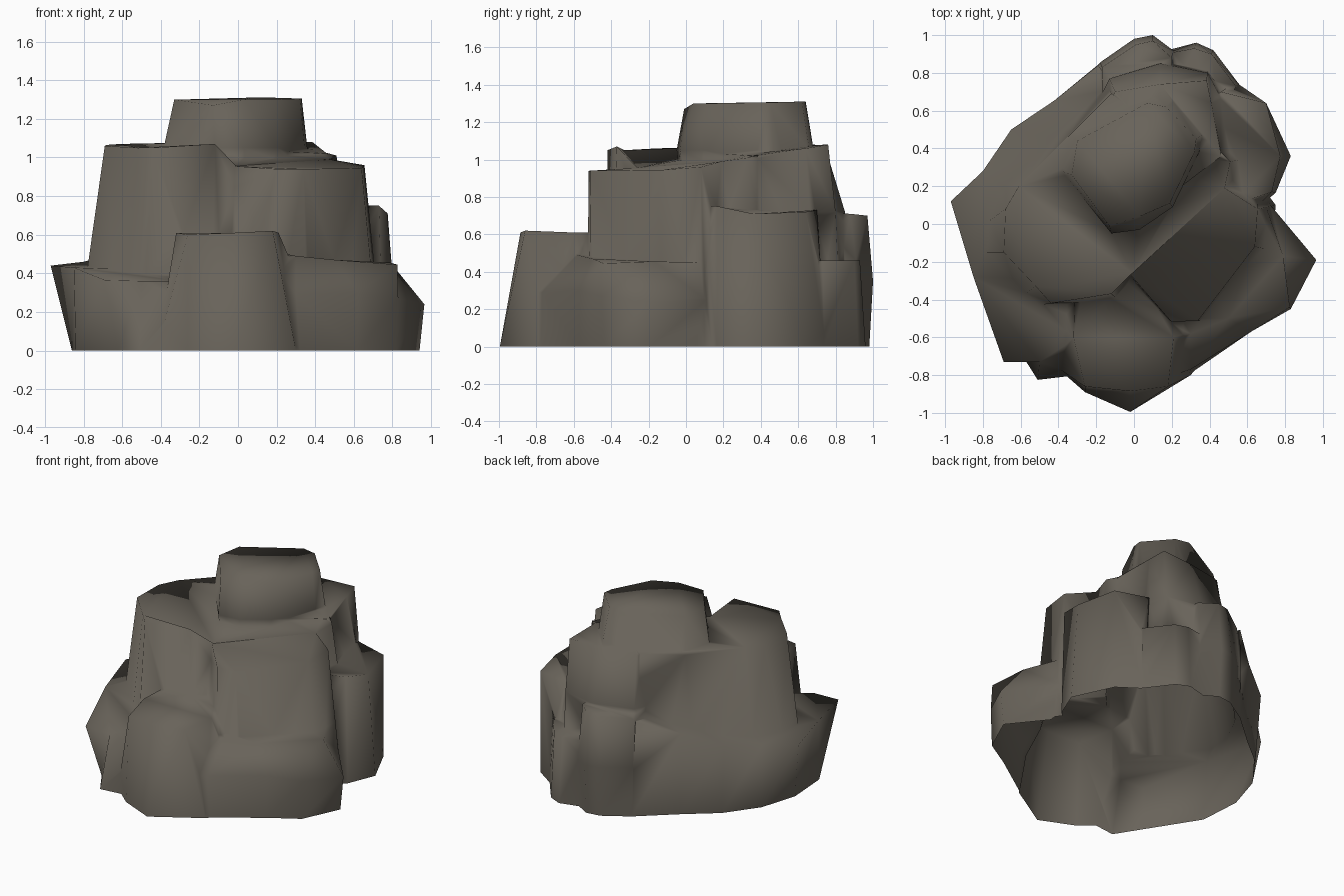
import bpy, bmesh

stone = bpy.data.materials.new("dark_brown_stone")
stone.diffuse_color = (0.14, 0.125, 0.102, 1)

chunks = []


def chunk(name, *rings):
    """Loft a rock chunk through rings of (x, y, z) points, capped at both ends."""
    bm = bmesh.new()
    low = [(x, y, z - 0.1 - 0.013 * len(chunks)) for x, y, z in rings[0]]
    loops = [[bm.verts.new(p) for p in r] for r in (low,) + rings]
    n = len(low)
    for a, b in zip(loops, loops[1:]):
        for i in range(n):
            j = (i + 1) % n
            bm.faces.new((a[i], a[j], b[j], b[i]))
    bm.faces.new(loops[0])
    bm.faces.new(loops[-1])
    bmesh.ops.triangulate(bm, faces=bm.faces[:])
    bmesh.ops.recalc_face_normals(bm, faces=bm.faces[:])
    me = bpy.data.meshes.new(name)
    bm.to_mesh(me)
    bm.free()
    ob = bpy.data.objects.new(name, me)
    bpy.context.collection.objects.link(ob)
    chunks.append(ob)


def at(z, *pts):
    return [(x, y, z) for x, y in pts]


# left and back-left ledge, leaning outwards and rising to the back
chunk("left_ledge",
      at(0, (-.3, -.8), (-.51, -.825), (-.62, -.65), (-.84, -.3), (-.86, 0), (-.78, .26),
         (-.62, .48), (-.41, .65), (-.17, .86), (.2, .31), (0, -.31)),
      [(-.3, -.6, .36), (-.5, -.73, .36), (-.69, -.73, .365), (-.85, -.28, .43),
       (-.97, .12, .44), (-.8, .28, .46), (-.65, .5, .5), (-.42, .655, .58), (-.19, .84, .67),
       (.2, .31, .6), (0, -.31, .4)])

# front block
chunk("front_block",
      at(0, (-.42, -.75), (-.26, -.89), (-.02, -.995), (.3, -.8), (.47, -.6), (.47, -.27), (-.42, -.27)),
      [(-.32, -.6, .61), (-.26, -.86, .6), (-.02, -.885, .61), (.18, -.86, .62),
       (.21, -.6, .61), (.21, -.28, .615), (-.31, -.28, .605)])

# right front ledge with a sloping shoulder
chunk("right_ledge",
      at(0, (.15, -.84), (.3, -.79), (.62, -.57), (.82, -.45), (.94, -.19), (.7, .11), (.21, .2), (.1, -.5)),
      [(.15, -.82, .29), (.3, -.77, .29), (.62, -.57, .3), (.83, -.45, .27), (.965, -.19, .24),
       (.72, .11, .25), (.21, .2, .25), (.1, -.5, .25)],
      [(.15, -.6, .52), (.3, -.58, .49), (.5, -.5, .47), (.825, -.44, .445), (.79, -.17, .455),
       (.7, .09, .45), (.21, .2, .46), (.1, -.5, .5)])

# right back shoulder
chunk("right_shoulder",
      at(0, (.54, .75), (.7, .64), (.83, .36), (.75, .165), (.6, .04), (.22, .19), (.3, .61)),
      [(.46, .7, .73), (.7, .64, .72), (.775, .36, .71), (.73, .17, .75),
       (.5, .09, .755), (.23, .19, .74), (.3, .6, .73)])

# back ledges
chunk("back_ledge",
      at(0, (-.18, .85), (0, .965), (.1, .98), (.24, .9), (.21, .52), (-.17, .51)),
      at(.35, (-.18, .855), (0, .98), (.1, 1.0), (.22, .91), (.21, .52), (-.17, .51)),
      [(-.17, .83, .68), (.01, .95, .7), (.1, .97, .7), (.2, .88, .71), (.2, .52, .72), (-.16, .51, .7)])
chunk("back_right_ledge",
      at(0, (.14, .91), (.33, .96), (.42, .92), (.56, .74), (.41, .42), (.11, .53)),
      at(.46, (.16, .9), (.32, .93), (.41, .9), (.54, .73), (.4, .42), (.12, .54)))

# middle tier
chunk("middle_left",
      at(0, (-.84, -.15), (-.83, -.03), (-.72, .22), (-.16, .8), (.19, .6), (.06, -.3), (-.07, -.41), (-.5, -.43), (-.6, -.39)),
      [(-.69, -.15, 1.06), (-.68, .08, 1.065), (-.61, .2, 1.07), (-.12, .69, 1.08), (.13, .5, 1.083),
       (-.01, -.26, .96), (-.12, -.37, 1.07), (-.44, -.42, 1.05), (-.52, -.33, 1.05)])
chunk("middle_right",
      at(0, (-.1, -.27), (-.03, -.3), (.2, -.53), (.36, -.52), (.73, -.14), (.75, .1), (.66, .22), (.65, .36), (.5, .51), (.01, .33)),
      [(-.1, -.2, .955), (-.02, -.27, .955), (.2, -.52, .94), (.34, -.51, .94), (.64, -.12, .945), (.655, .08, .96),
       (.48, .19, .99), (.51, .33, 1.01), (.38, .46, 1.045), (.01, .33, 1.05)])
chunk("middle_back",
      at(0, (-.14, .8), (.13, .9), (.4, .83), (.5, .68), (.52, .34), (.02, .02), (-.35, .36)),
      [(-.13, .77, .72), (.14, .85, .72), (.39, .8, .72), (.46, .67, .72), (.5, .34, .72), (.02, .02, .72), (-.33, .36, .72)],
      [(-.1, .7, 1.077), (.14, .74, 1.08), (.385, .76, 1.08), (.41, .64, 1.06), (.46, .36, 1.03), (.02, .02, 1.03), (-.3, .36, 1.06)])

# summit block
summit = ((-.385, .28), (-.335, .48), (.08, .685), (.2, .66), (.36, .47), (.345, .38), (.205, .09), (.03, -.03), (-.12, -.05))
chunk("summit", at(.6, *[(x * .9, y * .85 + .05) for x, y in summit]), at(1.05, *summit),
      [(-.33, .26, 1.3), (-.3, .44, 1.3), (.07, .64, 1.31), (.17, .62, 1.31), (.33, .45, 1.305),
       (.32, .38, 1.305), (.19, .11, 1.3), (.03, .04, 1.3), (-.13, -.01, 1.27)])

# weld all chunks into one rock
rock = chunks[0]
bpy.context.view_layer.objects.active = rock
for other in chunks[1:]:
    m = rock.modifiers.new("union", 'BOOLEAN')
    m.operation = 'UNION'
    m.solver = 'EXACT'
    m.object = other
    bpy.ops.object.modifier_apply(modifier=m.name)
    bpy.data.objects.remove(other)
rock.name = "stepped_rock"

# cut the underside off at ground level, leaving it open
bm = bmesh.new()
bm.from_mesh(rock.data)
bmesh.ops.bisect_plane(bm, geom=bm.verts[:] + bm.edges[:] + bm.faces[:],
                       plane_co=(0, 0, 0), plane_no=(0, 0, 1), clear_inner=True)
bmesh.ops.remove_doubles(bm, verts=bm.verts[:], dist=0.012)
bmesh.ops.triangulate(bm, faces=bm.faces[:])
for f in bm.faces:
    f.smooth = True
    f.material_index = 0
bm.to_mesh(rock.data)
bm.free()
rock.data.materials.clear()
rock.data.materials.append(stone)
